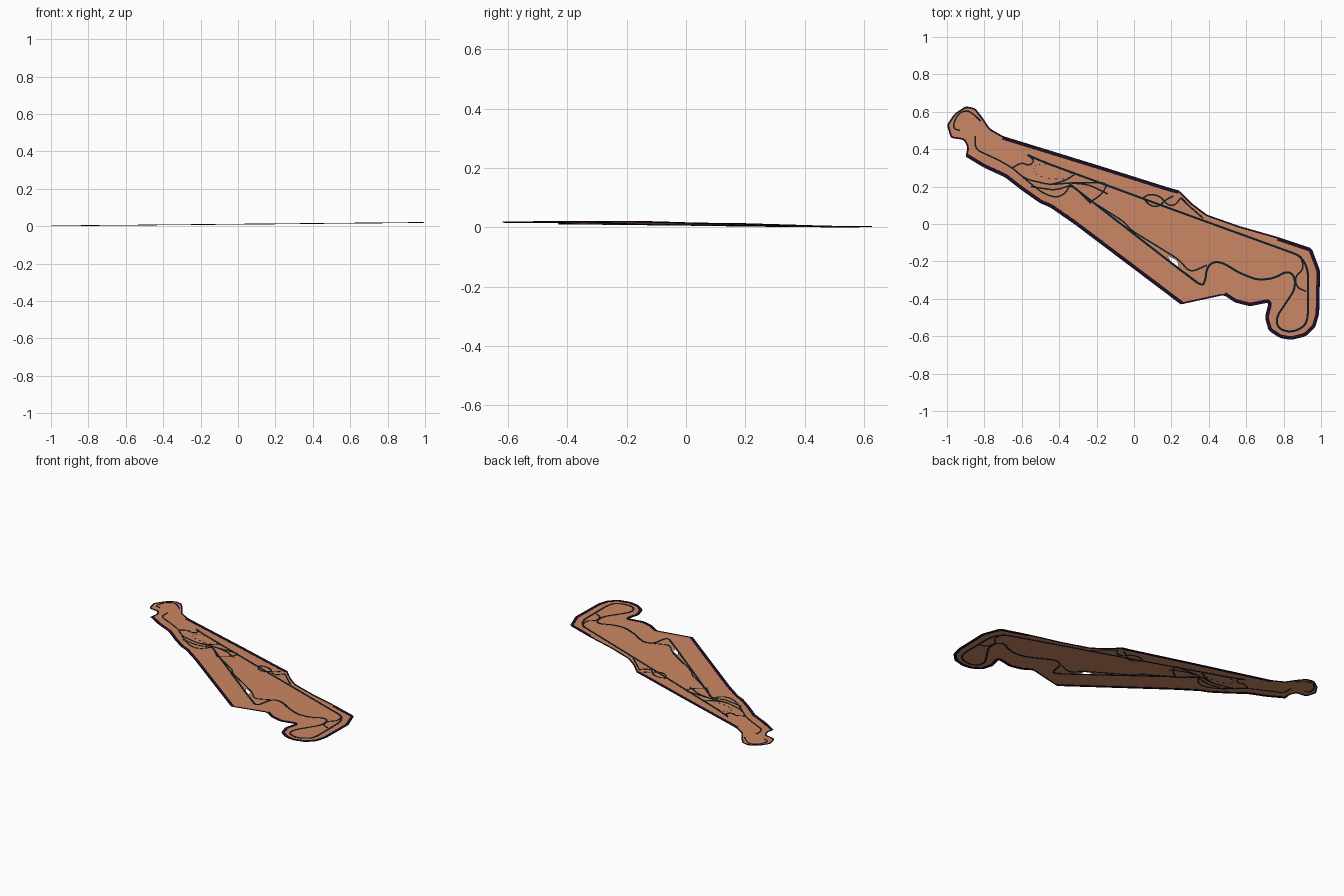
import bpy, bmesh
from mathutils import Vector

if "Cube" in bpy.data.objects:
    bpy.data.objects.remove(bpy.data.objects["Cube"])


def material(name, rgb):
    m = bpy.data.materials.new(name)
    m.diffuse_color = (*rgb, 1)
    m.use_nodes = True
    m.node_tree.nodes["Principled BSDF"].inputs["Base Color"].default_value = m.diffuse_color
    return m


TAN = material("tan", (0.6, 0.24, 0.125))
PLUM = material("dark_plum", (0.012, 0.004, 0.018))
NAVY = material("dark_navy", (0.003, 0.012, 0.02))


# Sheet lies on a very slightly tilted plane
def lift(p):
    return (p.x, p.y, 0.0105 + 0.01 * p.x + 0.002 * p.y)


def rounded(pts, closed=False, cut=0.02, passes=2):
    """Points in hundredths of a unit -> path with softened corners."""
    path = [Vector(p) / 100 for p in pts]
    for i in range(passes):
        n, out = len(path), []
        for k, p in enumerate(path):
            if not closed and k in (0, n - 1):
                out.append(p)
                continue
            for q in (path[k - 1], path[(k + 1) % n]):
                d = q - p
                out.append(p + d * min(0.25, cut / (i + 1) / d.length))
        path = out
    return path


def make(name, bm, mat):
    me = bpy.data.meshes.new(name)
    bm.to_mesh(me)
    bm.free()
    me.materials.append(mat)
    ob = bpy.data.objects.new(name, me)
    bpy.context.collection.objects.link(ob)
    return ob


def stroke(name, path, width, mat, closed=False, inset=False):
    """Flat pen line with mitred joints, visible on both sides of the sheet."""
    bm, n, rows = bmesh.new(), len(path), []
    for k, p in enumerate(path):
        a = path[k - 1] if closed or k else p
        b = path[(k + 1) % n] if closed or k < n - 1 else p
        t1 = (p - a if a != p else b - p).normalized()
        t2 = (b - p if b != p else p - a).normalized()
        t = (t1 + t2).normalized()
        nrm = Vector((-t.y, t.x)) / max(0.6, t.dot(t1))
        lo, hi = (0, width) if inset else (-width / 2, width / 2)
        rows.append([bm.verts.new(lift(p + nrm * s)) for s in (lo, hi)])
    for k in range(n if closed else n - 1):
        (a, b), (c, d) = rows[k], rows[(k + 1) % n]
        bm.faces.new((a, c, d, b))
    ob = make(name, bm, mat)
    mod = ob.modifiers.new("thickness", 'SOLIDIFY')
    mod.thickness, mod.offset = 0.003, 0
    return ob


# Silhouette, counter-clockwise from the narrow end
outline = rounded([
    (-100, 53), (-98, 46), (-91, 45), (-89, 41), (-90, 36), (-80, 30), (-69, 25),
    (-60, 18), (-50, 11), (-45, 9), (-32, 0), (25, -43), (48, -38), (54, -42),
    (62, -44), (72, -42), (70, -50), (72, -57), (78, -61), (84, -62), (92, -60),
    (97, -55), (99, -48), (99.5, -25), (95, -13), (77, -7), (56, -1), (39, 5),
    (31, 11), (27, 15), (24, 18), (20, 19), (-18, 31), (-70, 47), (-77, 51),
    (-81, 57), (-85, 62), (-90, 63), (-96, 59)], True, 0.008)
hole = [Vector(p) / 100 for p in [(18, -17), (23, -19.5), (24, -23), (20, -20.5)]]

# Body sheet with the small slot
bm = bmesh.new()
for loop in (outline, hole):
    vs = [bm.verts.new(lift(p)) for p in loop]
    for k in range(len(vs)):
        bm.edges.new((vs[k - 1], vs[k]))
bmesh.ops.triangle_fill(bm, use_beauty=True, edges=bm.edges[:], normal=(0, 0, 1))
for f in bm.faces:
    f.normal_update()
    if f.normal.z < 0:
        f.normal_flip()
make("body_sheet", bm, TAN)

# Dark border, heavier along the long edges
stroke("border", outline, 0.009, PLUM, True, True)
for i, pts in enumerate([
        [(24, 18), (20, 19), (-18, 31), (-70, 47)],
        [(-90, 36), (-80, 30), (-69, 25), (-60, 18), (-50, 11), (-45, 9), (-32, 0), (25, -43)],
        [(48, -38), (54, -42), (62, -44), (72, -42), (70, -50), (72, -57), (78, -61),
         (84, -62), (92, -60), (97, -55), (99, -48), (99.5, -25), (95, -13), (77, -7)]]):
    stroke(f"heavy_border_{i}", rounded(pts, cut=0.008), 0.019, PLUM, inset=True)

# Long contour: upper line, grip loop, wavy underside and lower line
stroke("main_contour", rounded([
    (-57, 37), (-48, 33), (20, 8), (89, -17), (93, -24), (93, -50), (91, -55), (84, -58),
    (77, -56), (76, -50), (86, -35), (86, -28), (82, -25), (75, -29), (66, -30), (56, -26),
    (48, -21), (43, -20), (39, -23), (38, -31), (36, -33), (24, -24), (-34, 21)]),
    0.011, NAVY)

# Inner detail lines
details = {
    "grip_notch": [(89, -17), (91, -24), (86, -28), (87, -34), (92, -36)],
    "end_curl": [(-93, 50), (-97, 51), (-95, 58), (-90, 61), (-86, 59), (-82, 55)],
    "neck_line": [(-85, 47), (-85, 40), (-72, 34), (-65, 30), (-57, 23), (-48, 16),
                  (-41, 14), (-36, 17), (-34, 22)],
    "front_loop": [(-65, 30), (-60, 33), (-56, 31), (-53, 34), (-57, 37)],
    "front_band": [(-64, 29), (-58, 24), (-45, 21), (-34, 22), (-14, 22), (-17, 16), (-23, 12)],
    "front_fold": [(-55, 20), (-42, 18), (-33, 21), (-23, 11)],
    "front_wedge": [(-45, 21), (-37, 23), (-31, 27)],
    "front_strut": [(-34, 22), (-24, 21), (-14, 16)],
    "slot_line": [(-24, 13), (-5, 1), (-2, -3), (24, -19), (30, -26), (39, -22)],
    "catch_upper": [(5, 14), (8, 16), (14, 15), (18, 10), (22, 10), (25, 14)],
    "catch_lower": [(5, 14), (8, 10), (13, 9), (17, 13), (21, 15)],
    "rear_step": [(25, 14), (29, 10), (37, 3)],
}
for name, pts in details.items():
    stroke(name, rounded(pts), 0.008, NAVY)

# Dashed oval near the narrow end
oval = rounded([(-54, 29), (-52, 32), (-45, 32), (-36, 29), (-33, 26), (-36, 24),
                (-44, 24), (-52, 26)], True)
for k in range(0, len(oval), 2):
    stroke(f"oval_dash_{k // 2}", [oval[k], oval[k].lerp(oval[(k + 1) % len(oval)], 0.6)],
           0.004, NAVY)
